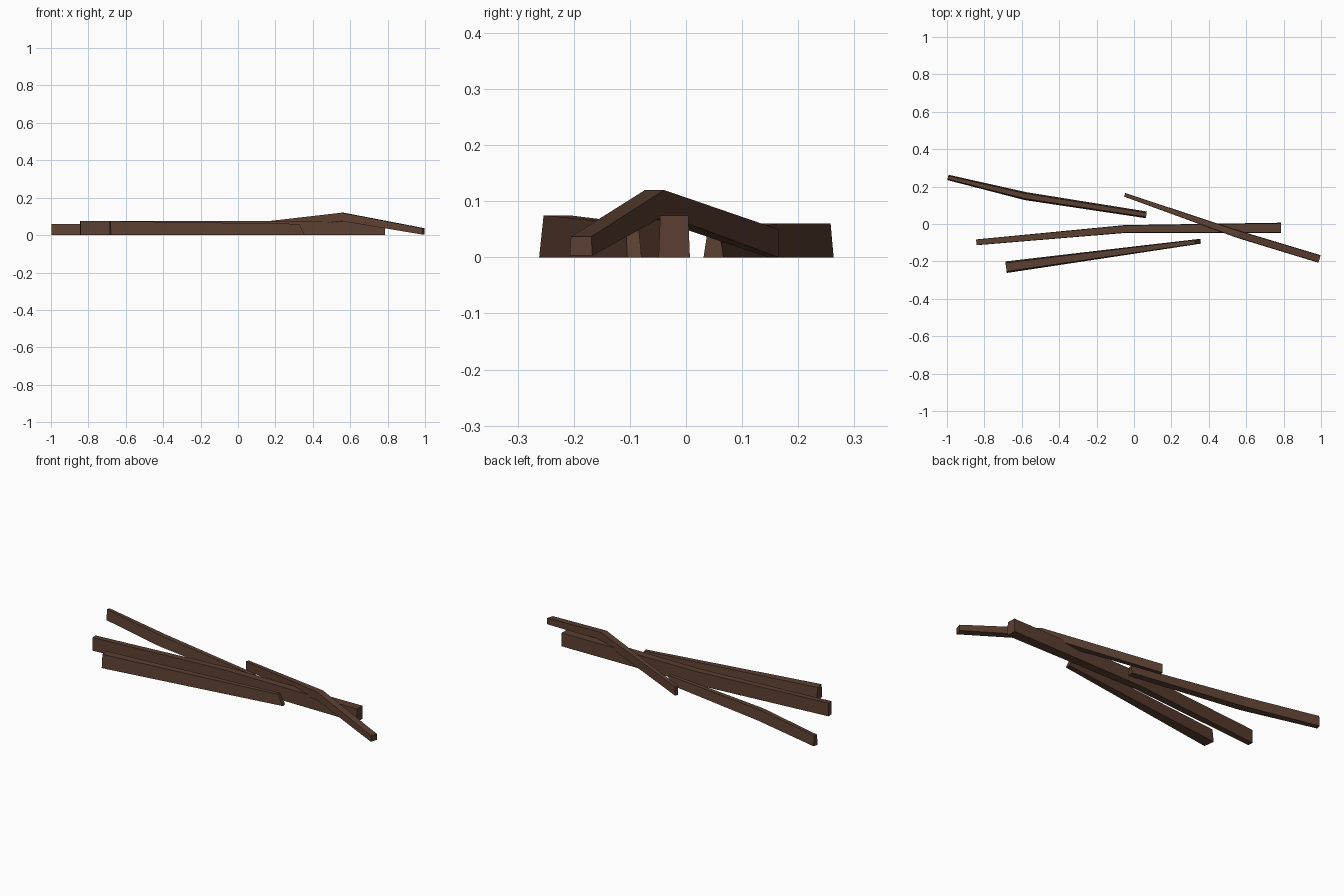
import bpy, bmesh
from mathutils import Vector

if "Cube" in bpy.data.objects:
    bpy.data.objects.remove(bpy.data.objects["Cube"])

# Single bark colour
bark = bpy.data.materials.new("dark_brown_bark")
bark.diffuse_color = (0.105, 0.050, 0.031, 1)
bark.use_nodes = True
bark.node_tree.nodes["Principled BSDF"].inputs["Base Color"].default_value = bark.diffuse_color


def stick(name, stations, end_lean=0.0):
    """Four-sided tapered stick.
    Station: x, y, underside z, bottom width, top width, height."""
    bm = bmesh.new()
    pts = [Vector((s[0], s[1], 0)) for s in stations]
    rings = []
    for i, (x, y, z, wb, wt, h) in enumerate(stations):
        d = (pts[min(i + 1, len(pts) - 1)] - pts[max(i - 1, 0)]).normalized()
        side = Vector((-d.y, d.x, 0))
        lean = d * (end_lean if i == len(pts) - 1 else 0)
        base = Vector((x, y, z))
        top = base + Vector((0, 0, h)) - lean
        corners = (base - side * wb / 2, base + side * wb / 2,
                   top + side * wt / 2, top - side * wt / 2)
        rings.append([bm.verts.new(c) for c in corners])
    for a, b in zip(rings, rings[1:]):
        for k in range(4):
            n = (k + 1) % 4
            bm.faces.new((a[k], a[n], b[n], b[k]))
    bm.faces.new(rings[0])
    bm.faces.new(rings[-1])
    bmesh.ops.recalc_face_normals(bm, faces=bm.faces)
    mesh = bpy.data.meshes.new(name)
    bm.to_mesh(mesh)
    bm.free()
    mesh.materials.append(bark)
    ob = bpy.data.objects.new(name, mesh)
    bpy.context.collection.objects.link(ob)
    return ob


# Bent stick at the back left
stick("back_stick", [(-0.995, 0.249, 0, 0.029, 0.018, 0.060),
                     (-0.58, 0.149, 0, 0.043, 0.028, 0.060),
                     (0.066, 0.049, 0, 0.036, 0.022, 0.045)])
# Long middle stick
stick("middle_stick", [(-0.843, -0.098, 0, 0.031, 0.029, 0.075),
                       (-0.05, -0.027, 0, 0.042, 0.038, 0.075),
                       (0.785, -0.021, 0, 0.056, 0.050, 0.075)])
# Straight stick at the front
stick("front_stick", [(-0.684, -0.231, 0, 0.062, 0.046, 0.075),
                      (0.356, -0.092, 0, 0.026, 0.022, 0.060)], 0.03)
# Thin stick lying across the middle one
stick("crossing_stick", [(-0.050, 0.156, 0, 0.020, 0.018, 0.050),
                         (0.56, -0.056, 0.075, 0.040, 0.036, 0.045),
                         (0.992, -0.187, 0.003, 0.042, 0.038, 0.034)])
